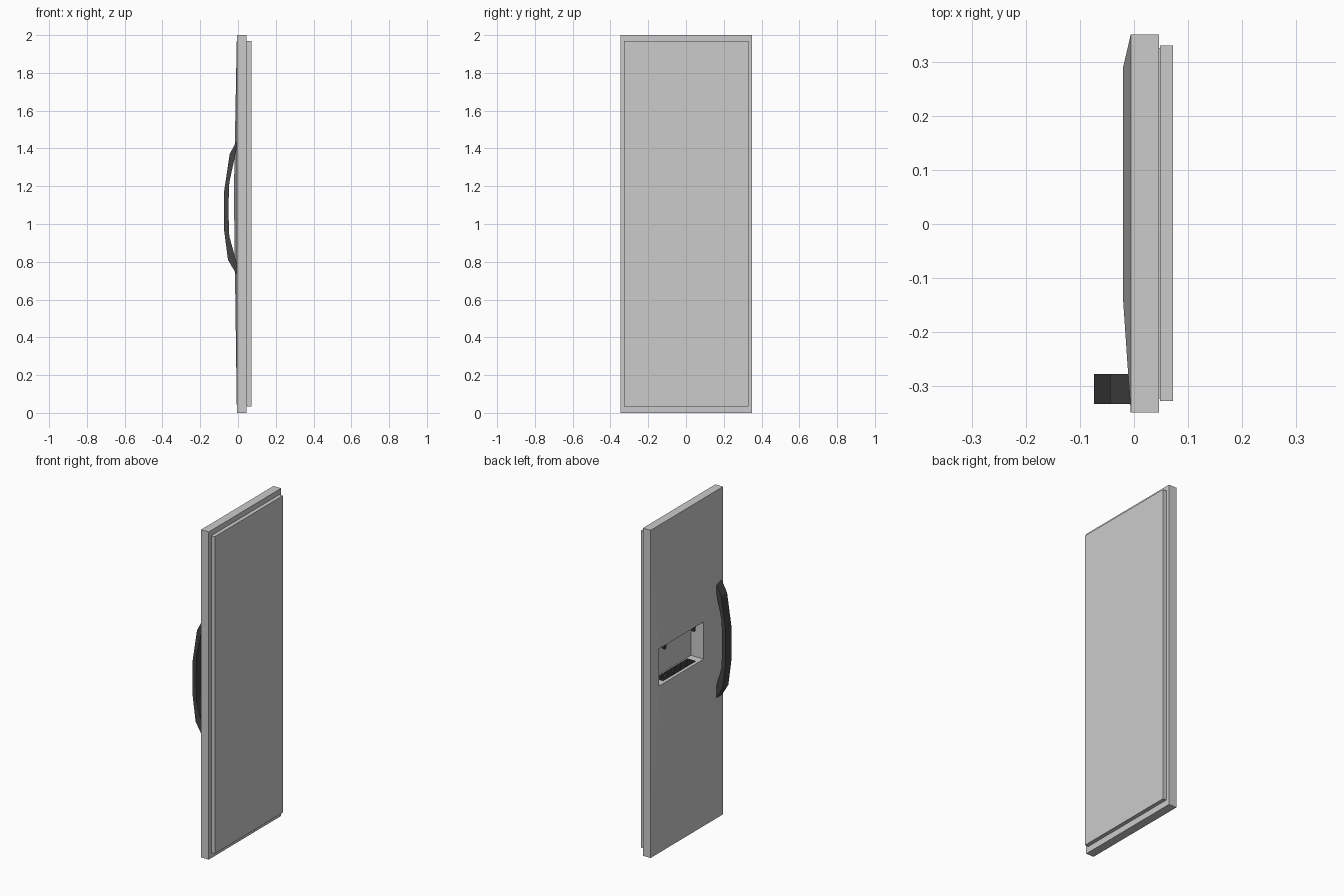
import bpy, bmesh

if "Cube" in bpy.data.objects:
    bpy.data.objects.remove(bpy.data.objects["Cube"])


def finish(name, bm, mat=None):
    bmesh.ops.recalc_face_normals(bm, faces=bm.faces)
    me = bpy.data.meshes.new(name)
    bm.to_mesh(me)
    bm.free()
    ob = bpy.data.objects.new(name, me)
    bpy.context.collection.objects.link(ob)
    if mat:
        me.materials.append(mat)
    return ob


def shell(name, rings, cap_first, cap_last):
    """Skin a sequence of rectangles (x, y0, y1, z0, z1)."""
    bm = bmesh.new()
    loops = [[bm.verts.new((x, y, z)) for y, z in
              ((y0, z0), (y1, z0), (y1, z1), (y0, z1))]
             for x, y0, y1, z0, z1 in rings]
    for a, b in zip(loops, loops[1:]):
        for i in range(4):
            j = (i + 1) % 4
            bm.faces.new((a[i], a[j], b[j], b[i]))
    if cap_first:
        bm.faces.new(loops[0])
    if cap_last:
        bm.faces.new(loops[-1])
    return finish(name, bm)


def box(bm, x0, x1, y0, y1, z0, z1):
    vs = bmesh.ops.create_cube(bm, size=1)["verts"]
    for v in vs:
        v.co.x = x1 if v.co.x > 0 else x0
        v.co.y = y1 if v.co.y > 0 else y0
        v.co.z = z1 if v.co.z > 0 else z0


dark = bpy.data.materials.new("dark_grey")
dark.diffuse_color = (0.06, 0.06, 0.06, 1)
dark.use_nodes = True
dark.node_tree.nodes["Principled BSDF"].inputs["Base Color"].default_value = dark.diffuse_color

opening = (-0.142, 0.29, 1.03, 1.257)
outline = (-0.348, 0.35, 0.0, 2.0)
liner = (-0.327, 0.33, 0.035, 1.97)
seal = (-0.322, 0.325, 0.04, 1.965)

# Door skin: recess, face sloping up to the recess rim, edges, back rim
shell("door_panel", [(0.066, *opening), (-0.02, *opening), (-0.006, *outline),
                     (0.046, *outline), (0.046, *seal)], True, False)

# Inner liner on a slightly inset seal
shell("inner_liner", [(0.046, *seal), (0.0485, *seal), (0.0485, *liner),
                      (0.072, *liner)], False, True)

# Bowed handle: outer and inner side profiles extruded along y
outer = [(-0.006, 0.73), (-0.053, 0.81), (-0.074, 0.97),
         (-0.074, 1.17), (-0.044, 1.37), (-0.007, 1.44)]
inner = [(-0.006, 0.79), (-0.046, 0.935), (-0.049, 1.02),
         (-0.049, 1.14), (-0.046, 1.22), (-0.009, 1.39)]
bm = bmesh.new()
secs = [[bm.verts.new((p[0], y, p[1])) for p, y in
         ((o, -0.333), (o, -0.277), (i, -0.277), (i, -0.333))]
        for o, i in zip(outer, inner)]
for a, b in zip(secs, secs[1:]):
    for i in range(4):
        j = (i + 1) % 4
        bm.faces.new((a[i], a[j], b[j], b[i]))
bm.faces.new(secs[0])
bm.faces.new(secs[-1])
finish("handle", bm, dark)

# Drip grille on the recess floor: frame rails and slats
bm = bmesh.new()
for x in (0.0, 0.051):
    box(bm, x, x + 0.004, -0.09, 0.22, 1.03, 1.034)
n = 20
for k in range(n):
    y = -0.09 + k * (0.31 - 0.008) / (n - 1)
    box(bm, 0.004, 0.051, y, y + 0.008, 1.03, 1.034)
finish("drip_grille", bm, dark)

# Two tapered nozzles hanging from the recess ceiling
for side, y in (("left", 0.215), ("right", -0.067)):
    bm = bmesh.new()
    box(bm, -0.012, 0.008, y - 0.012, y + 0.012, 1.225, 1.257)
    for v in bm.verts:
        if v.co.z < 1.24:
            v.co.y = y + (v.co.y - y) * 0.5
    finish("nozzle_" + side, bm, dark)
